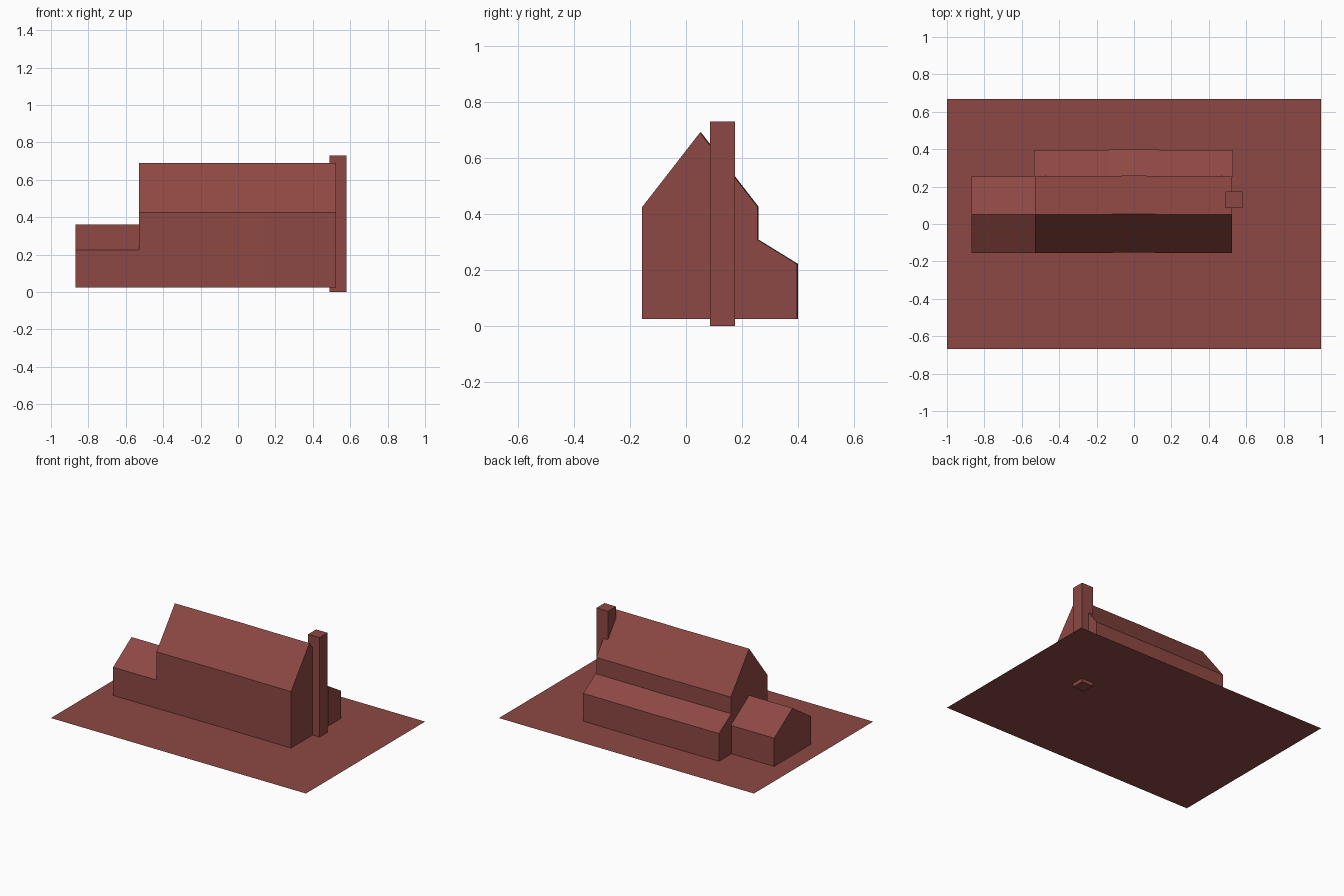
import bpy
import bmesh

cube = bpy.data.objects.get("Cube")
if cube:
    bpy.data.objects.remove(cube, do_unlink=True)

# Single brick colour
brick = bpy.data.materials.new("brick_red")
brick.use_nodes = True
colour = (0.27, 0.065, 0.056, 1)
brick.diffuse_color = colour
brick.node_tree.nodes["Principled BSDF"].inputs["Base Color"].default_value = colour

GROUND = 0.025
FRONT, RIDGE, BACK = -0.156, 0.05, 0.255


def finish(name, bm):
    bmesh.ops.recalc_face_normals(bm, faces=bm.faces)
    mesh = bpy.data.meshes.new(name)
    bm.to_mesh(mesh)
    bm.free()
    mesh.materials.append(brick)
    obj = bpy.data.objects.new(name, mesh)
    bpy.context.collection.objects.link(obj)
    return obj


def extrude_along_x(name, profile, stations):
    """Loft a (y, z) profile through (x, y offset) stations and cap the ends."""
    bm = bmesh.new()
    rings = [[bm.verts.new((x, y + dy, z)) for y, z in profile] for x, dy in stations]
    n = len(profile)
    for a, b in zip(rings, rings[1:]):
        for i in range(n):
            j = (i + 1) % n
            bm.faces.new((a[i], a[j], b[j], b[i]))
    bm.faces.new(rings[0])
    bm.faces.new(rings[-1])
    return finish(name, bm)


def gable(eave, ridge):
    return [(FRONT, GROUND), (BACK, GROUND), (BACK, eave), (RIDGE, ridge), (FRONT, eave)]


def bowed(x0, x1):
    """Slight bow in the middle of the long walls."""
    return [(x0, 0), (-0.13, 0.002), (0, 0.004), (0.13, 0.002), (x1, 0)]


# Ground sheet
bm = bmesh.new()
bm.faces.new([bm.verts.new((x, y, GROUND))
              for x, y in ((-1, -0.667), (1, -0.667), (1, 0.667), (-1, 0.667))])
ground = finish("ground_sheet", bm)

# Main house and low side wing
extrude_along_x("main_house", gable(0.425, 0.69), bowed(-0.53, 0.525))
extrude_along_x("side_wing", gable(0.225, 0.36), [(-0.87, 0), (-0.53, 0)])

# Lean-to along the back wall
lean_to = [(BACK, GROUND), (0.395, GROUND), (0.395, 0.222), (BACK, 0.308)]
extrude_along_x("back_lean_to", lean_to, bowed(-0.535, 0.53))

# Chimney on the gable end, reaching just below the ground sheet
extrude_along_x("chimney", [(0.085, 0), (0.175, 0), (0.175, 0.73), (0.085, 0.73)],
                [(0.49, 0), (0.58, 0)])
